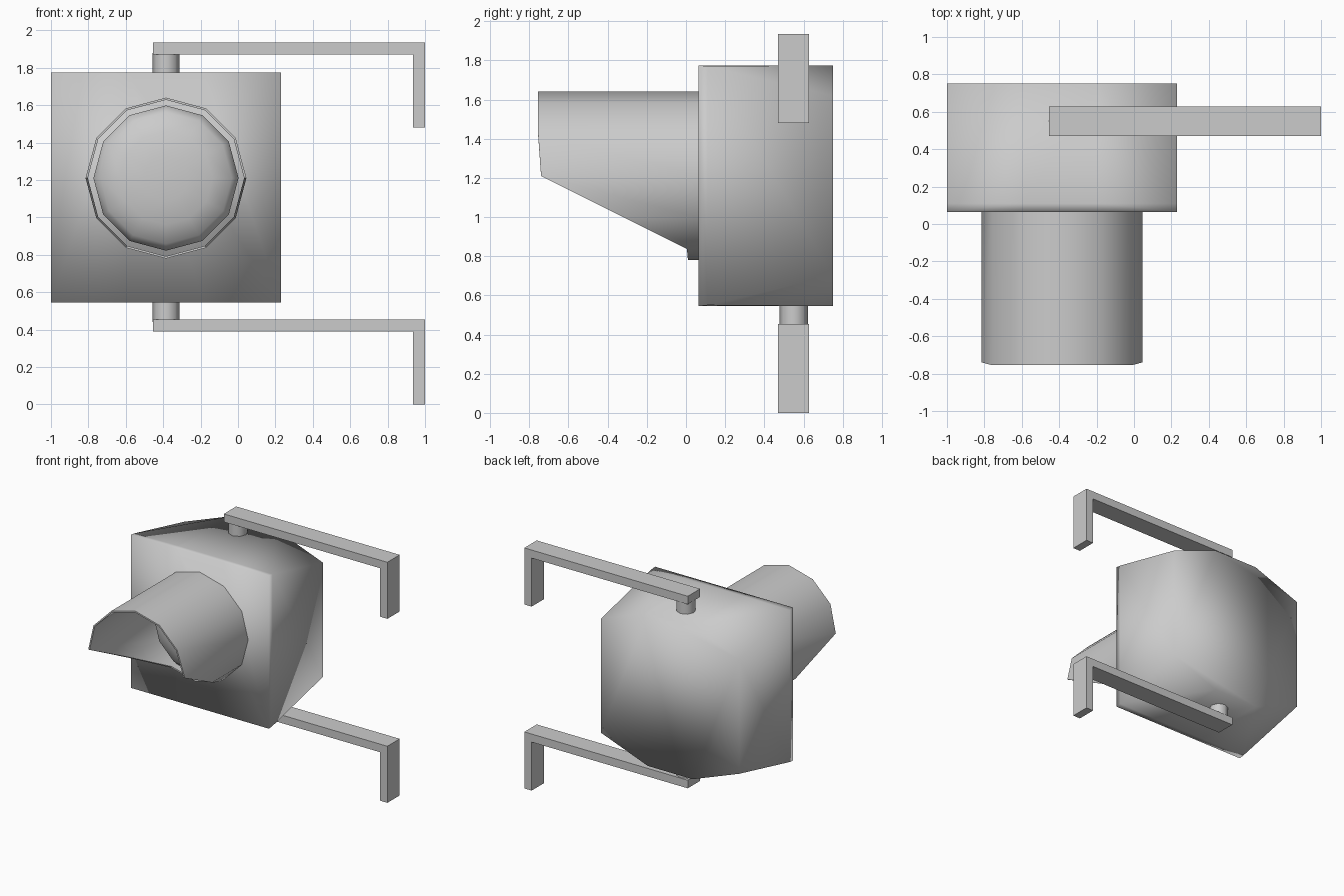
import bpy, bmesh
from math import sin, cos, radians, pi

if "Cube" in bpy.data.objects:
    bpy.data.objects.remove(bpy.data.objects["Cube"])

CX, BODY_Z, LENS_Z = -0.385, 1.16, 1.21


def finish(name, bm, smooth=180):
    bmesh.ops.recalc_face_normals(bm, faces=bm.faces)
    me = bpy.data.meshes.new(name)
    bm.to_mesh(me)
    bm.free()
    ob = bpy.data.objects.new(name, me)
    bpy.context.collection.objects.link(ob)
    bpy.ops.object.select_all(action='DESELECT')
    bpy.context.view_layer.objects.active = ob
    ob.select_set(True)
    bpy.ops.object.shade_smooth_by_angle(angle=radians(smooth))
    return ob


def loft(bm, rings, closed=False):
    """Skin between rings of equal length; closed joins the last to the first."""
    vs = [[bm.verts.new(p) for p in r] for r in rings]
    n = len(vs[0])
    for k in range(len(vs) if closed else len(vs) - 1):
        a, b = vs[k], vs[(k + 1) % len(vs)]
        for i in range(n):
            j = (i + 1) % n
            bm.faces.new((a[i], a[j], b[j], b[i]))
    return vs


# housing: square front lofted to a back with arched top and bottom
def housing_ring(y, corner):
    h = 0.615
    pts = [(h, corner), (0.2, h), (-0.2, h), (-h, corner),
           (-h, -corner), (-0.2, -h), (0.2, -h), (h, -corner)]
    return [(CX + x, y, BODY_Z + z) for x, z in pts]


bm = bmesh.new()
rings = loft(bm, [housing_ring(0.065, 0.615), housing_ring(0.11, 0.61),
                  housing_ring(0.75, 0.46)])
bm.faces.new(rings[0])
bm.faces.new(rings[-1])
bmesh.ops.triangulate(bm, faces=[f for f in bm.faces if len(f.verts) == 4])
finish("housing", bm)

# visor: thin 12-sided tube, its mouth cut back along the lower half
ANGLES = [i * pi / 6 for i in range(12)]


def mouth_y(a):
    s = sin(a)
    if s > 0.01:
        return -0.755
    if s > -0.01:
        return -0.74
    return min(0.01, -0.74 + 0.86 * -s)


def circle(r, y):
    return [(CX + r * cos(a), y(a), LENS_Z + r * sin(a)) for a in ANGLES]


bm = bmesh.new()
back = lambda a: 0.07
loft(bm, [circle(0.43, back), circle(0.43, mouth_y),
          circle(0.418, mouth_y), circle(0.418, back)], closed=True)
finish("visor", bm, 40)

# lens: shallow dome at the back of the visor
bm = bmesh.new()
R = 0.388
rings = [circle(R, lambda a: 0.07)]
for t in (0, 25, 50, 72):
    y = 0.03 - 0.11 * sin(radians(t))
    rings.append(circle(R * cos(radians(t)), lambda a, y=y: y))
vs = loft(bm, rings)
bm.faces.new(vs[-1])
finish("lens", bm, 60)

# upper and lower brackets with their pivot posts
profile = [(-0.455, 0.39), (-0.455, 0.455), (1.0, 0.455),
           (1.0, 0.0), (0.935, 0.0), (0.935, 0.39)]
for name, dz, z0, z1 in (("lower", 0, 0.44, 0.57), ("upper", 1.48, 1.75, 1.88)):
    bm = bmesh.new()
    vs = loft(bm, [[(x, y, z + dz) for x, z in profile] for y in (0.47, 0.627)])
    bm.faces.new(vs[0])
    bm.faces.new(vs[1])
    finish(name + "_bracket", bm, 40)

    bm = bmesh.new()
    vs = loft(bm, [[(CX + 0.072 * cos(i * pi / 4), 0.55 + 0.072 * sin(i * pi / 4), z)
                    for i in range(8)] for z in (z0, z1)])
    bm.faces.new(vs[0])
    bm.faces.new(vs[1])
    finish(name + "_post", bm, 50)
